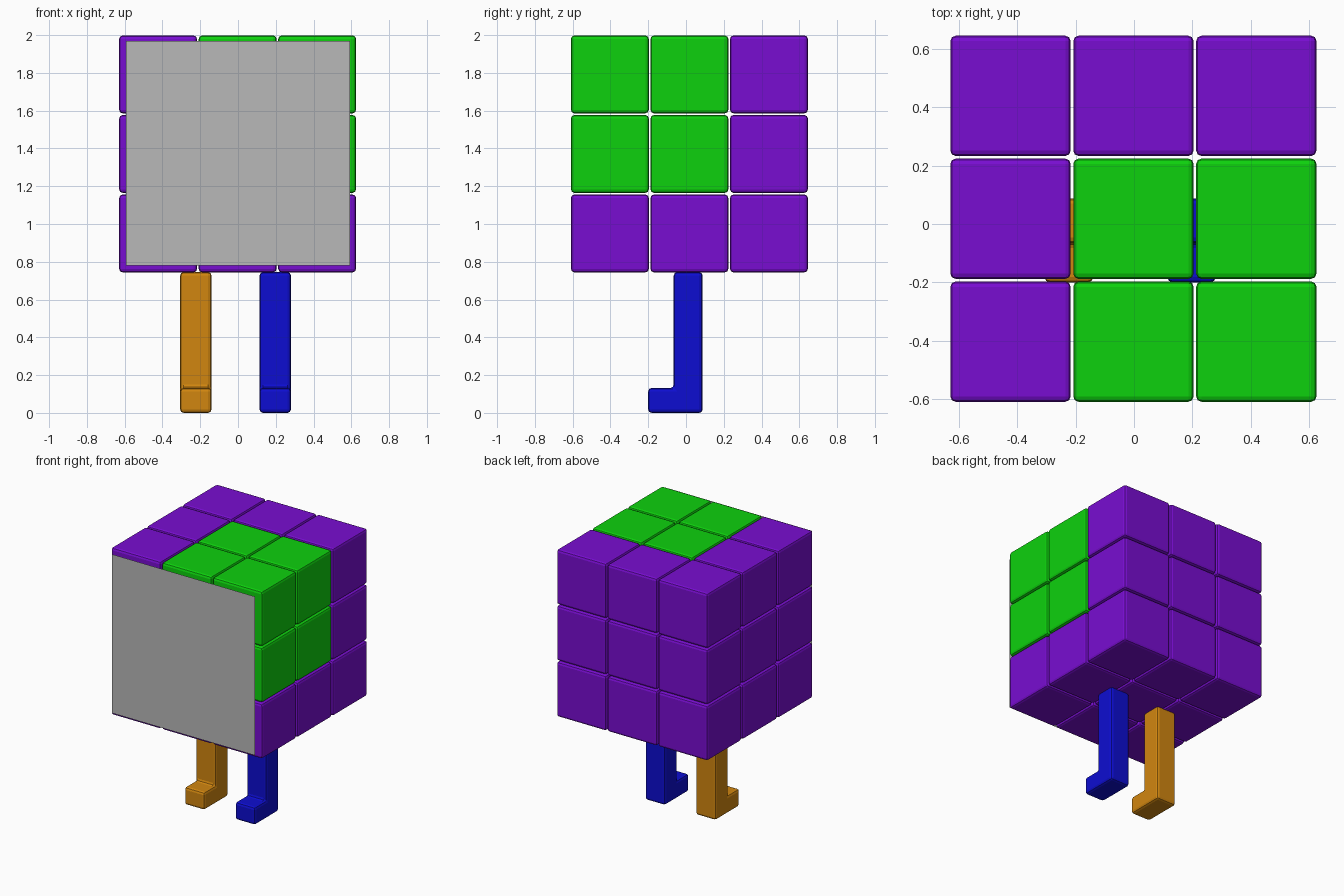
import bpy, bmesh

if "Cube" in bpy.data.objects:
    bpy.data.objects.remove(bpy.data.objects["Cube"])


def make_material(name, rgb):
    m = bpy.data.materials.new(name)
    m.diffuse_color = (*rgb, 1.0)
    m.use_nodes = True
    m.node_tree.nodes["Principled BSDF"].inputs["Base Color"].default_value = m.diffuse_color
    return m


purple = make_material("purple", (0.19, 0.004, 0.64))
green = make_material("green", (0.004, 0.64, 0.004))
blue = make_material("blue", (0.004, 0.004, 0.64))
orange = make_material("orange", (0.64, 0.24, 0.005))
grey = make_material("grey", (0.48, 0.48, 0.48))


def finish(bm, name, mat, bevel=0.0, loc=(0, 0, 0)):
    bmesh.ops.recalc_face_normals(bm, faces=bm.faces)
    me = bpy.data.meshes.new(name)
    bm.to_mesh(me)
    bm.free()
    me.materials.append(mat)
    ob = bpy.data.objects.new(name, me)
    ob.location = loc
    bpy.context.collection.objects.link(ob)
    if bevel:
        mod = ob.modifiers.new("bevel", "BEVEL")
        mod.width = bevel
        mod.segments = 2
    return ob


# Body: 3 x 3 x 3 bevelled blocks, with a green 2 x 2 x 2 corner
SIZE, STEP = 0.412, 0.421
CENTRE = (-0.002, 0.018, 1.371)
for i in range(3):
    for j in range(3):
        for k in range(3):
            is_green = i > 0 and j < 2 and k > 0
            bm = bmesh.new()
            bmesh.ops.create_cube(bm, size=SIZE)
            loc = [c + (n - 1) * STEP for c, n in zip(CENTRE, (i, j, k))]
            finish(bm, "body_block", green if is_green else purple, 0.018, loc)

# Face panel: a flat sheet floating in front of the body
bm = bmesh.new()
X, Y = 0.593, -0.645
bm.faces.new([bm.verts.new(p) for p in
              ((-X, Y, 0.78), (X, Y, 0.78), (X, Y, 1.97), (-X, Y, 1.97))])
finish(bm, "face_panel", grey)

# Legs: L-shaped side profile (y, z) extruded across x
PROFILE = [(-0.2, 0), (0.088, 0), (0.088, 0.745),
           (-0.065, 0.745), (-0.065, 0.132), (-0.2, 0.132)]


def leg(name, x, mat):
    bm = bmesh.new()
    face = bm.faces.new([bm.verts.new((-0.083, y, z)) for y, z in PROFILE])
    ext = bmesh.ops.extrude_face_region(bm, geom=[face])["geom"]
    bmesh.ops.translate(bm, vec=(0.166, 0, 0),
                        verts=[v for v in ext if isinstance(v, bmesh.types.BMVert)])
    finish(bm, name, mat, 0.018, (x, 0, 0))


leg("left_leg", 0.197, blue)
leg("right_leg", -0.223, orange)
